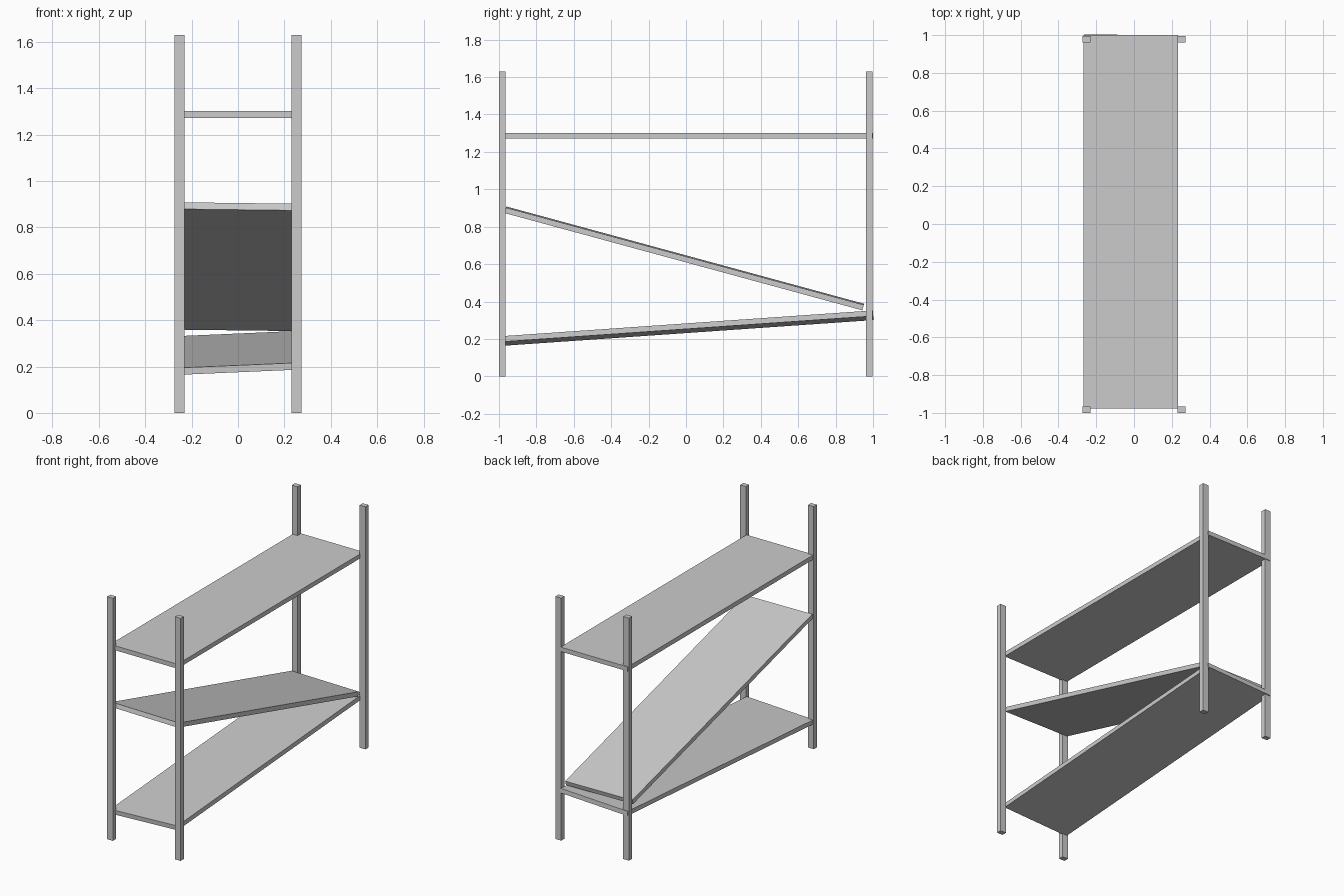
import bpy, bmesh
from mathutils import Matrix, Vector

if "Cube" in bpy.data.objects:
    bpy.data.objects.remove(bpy.data.objects["Cube"])


def box(name, size, matrix):
    bm = bmesh.new()
    bmesh.ops.create_cube(bm, size=1)
    bmesh.ops.scale(bm, vec=size, verts=bm.verts)
    bm.transform(matrix)
    mesh = bpy.data.meshes.new(name)
    bm.to_mesh(mesh)
    bm.free()
    obj = bpy.data.objects.new(name, mesh)
    bpy.context.collection.objects.link(obj)
    return obj


def shelf(name, y, z_top, slope_x=0.0, slope_y=0.0, length=1.976):
    """Board whose top centre is at height z_top, tilted by the two slopes."""
    thick = 0.03
    normal = Vector((-slope_x, -slope_y, 1)).normalized()
    along = Vector((0, 1, slope_y)).normalized()
    across = along.cross(normal)
    rot = Matrix((across, along, normal)).transposed().to_4x4()
    centre = Vector((-0.017, y, z_top)) - normal * thick / 2
    box(name, (0.5, length, thick), Matrix.Translation(centre) @ rot)


# Corner posts
HEIGHT = 1.63
for side, x in (("left", -0.252), ("right", 0.252)):
    for end, y in (("front", -0.983), ("back", 0.979)):
        box(f"{end}_{side}_post", (0.043, 0.034, HEIGHT),
            Matrix.Translation((x, y, HEIGHT / 2)))

# Level top shelf and the two slanted shelves below
shelf("top_shelf", 0.012, 1.302)
shelf("middle_shelf", -0.005, 0.645, -0.013, -0.272, 1.982)
shelf("bottom_shelf", 0.012, 0.273, 0.0435, 0.0694, 1.98)
